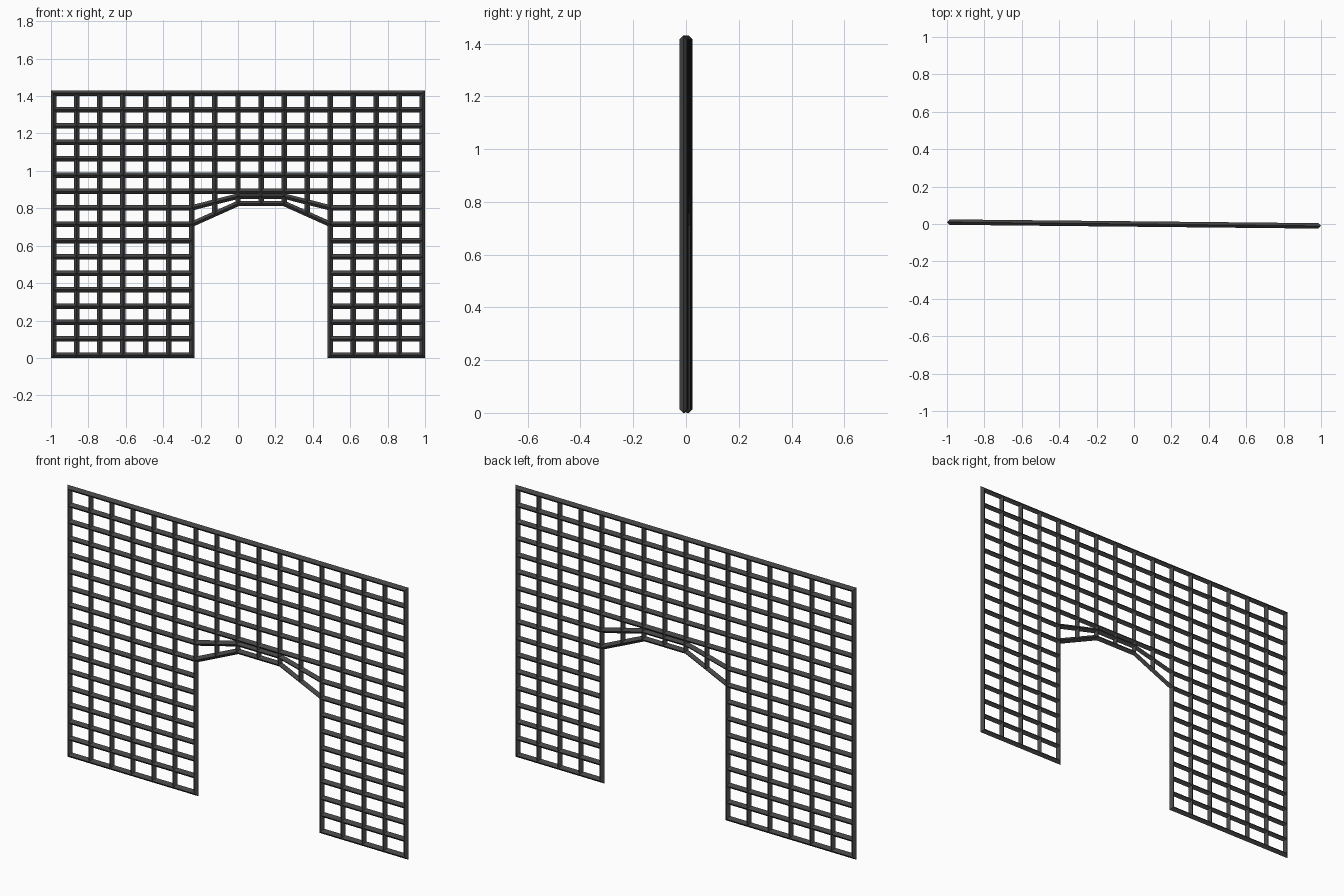
import bpy, bmesh

if "Cube" in bpy.data.objects:
    bpy.data.objects.remove(bpy.data.objects["Cube"])

N = 16                 # cells each way
HALF = 0.9855          # half width to the outer bar centres
Z0, Z1 = 0.0145, 1.4155
BAR = 0.029            # bar thickness
C0, C1, TOP = 6, 12, 8   # doorway columns and the row its head starts from


def arch_height(i, side, crown):
    """Rise from the side height over two cells to a flat crown."""
    t = min(1, (i - C0) / 2, (C1 - i) / 2)
    return side + (crown - side) * t


def point(i, j):
    x = -HALF + 2 * HALF * i / N
    z = Z0 + (Z1 - Z0) * j / N
    # the two rows over the doorway bend up into an arch
    if C0 < i < C1 and j in (TOP, TOP + 1):
        z = arch_height(i, z, 0.8255 if j == TOP else 0.865)
    return (x, -0.0102 * x, z)


# flat sheet of cells with a doorway left out
bm = bmesh.new()
grid = {}


def vert(i, j):
    if (i, j) not in grid:
        grid[i, j] = bm.verts.new(point(i, j))
    return grid[i, j]


for i in range(N):
    for j in range(N):
        if C0 <= i < C1 and j < TOP:
            continue
        bm.faces.new([vert(i, j), vert(i + 1, j), vert(i + 1, j + 1), vert(i, j + 1)])

mesh = bpy.data.meshes.new("lattice_wall")
bm.to_mesh(mesh)
bm.free()
wall = bpy.data.objects.new("lattice_wall", mesh)
bpy.context.collection.objects.link(wall)

# turn every cell edge into a diamond-section bar
wire = wall.modifiers.new("bars", 'WIREFRAME')
wire.thickness = BAR
wire.offset = 0
wire.use_boundary = True
wire.use_replace = True
wire.use_even_offset = True
wire.use_relative_offset = False

# dark iron colour
iron = bpy.data.materials.new("dark_iron")
iron.diffuse_color = (0.06, 0.06, 0.06, 1)
iron.use_nodes = True
iron.node_tree.nodes["Principled BSDF"].inputs["Base Color"].default_value = iron.diffuse_color
mesh.materials.append(iron)
